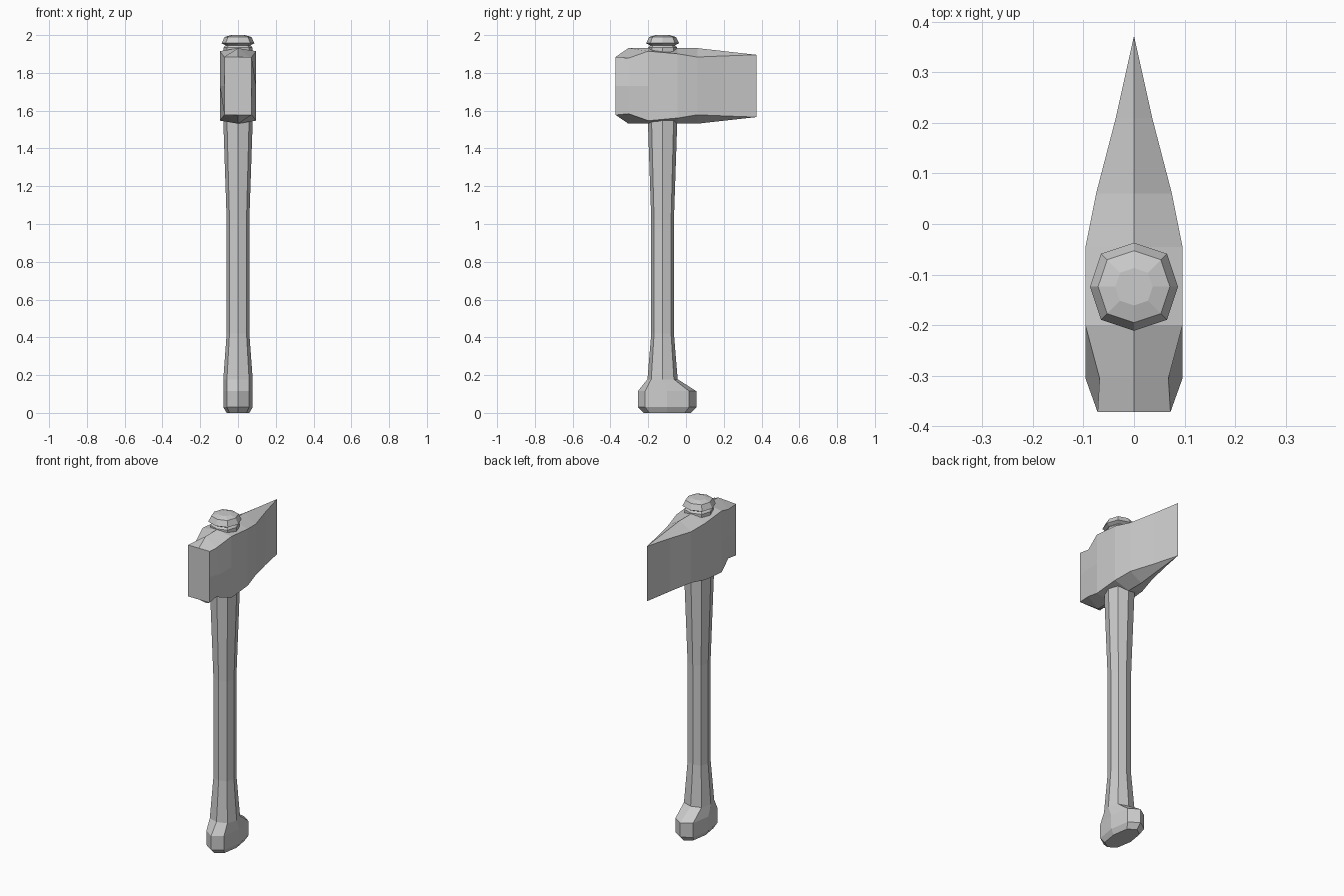
import bpy
import bmesh
from math import cos, sin, pi

cube = bpy.data.objects.get("Cube")
if cube:
    bpy.data.objects.remove(cube, do_unlink=True)

grey = bpy.data.materials.new("plain grey")
grey.use_nodes = True
colour = (0.6, 0.6, 0.6, 1)
grey.diffuse_color = colour
grey.node_tree.nodes["Principled BSDF"].inputs["Base Color"].default_value = colour


def loft(name, rings):
    """Skin matching rings of points and cap both ends."""
    bm = bmesh.new()
    loops = [[bm.verts.new(p) for p in ring] for ring in rings]
    n = len(loops[0])
    for a, b in zip(loops, loops[1:]):
        for i in range(n):
            j = (i + 1) % n
            bm.faces.new((a[i], a[j], b[j], b[i]))
    bm.faces.new(loops[0])
    bm.faces.new(loops[-1])
    bmesh.ops.remove_doubles(bm, verts=bm.verts, dist=0.0005)
    bmesh.ops.recalc_face_normals(bm, faces=bm.faces)
    mesh = bpy.data.meshes.new(name)
    bm.to_mesh(mesh)
    bm.free()
    mesh.materials.append(grey)
    obj = bpy.data.objects.new(name, mesh)
    bpy.context.collection.objects.link(obj)
    return obj


def octagon(z, rx, ry, cy):
    """Eight-sided ring with corners on the axes and slightly full diagonals."""
    pts = []
    for i in range(8):
        a = i * pi / 4
        k = 1.06 if i % 2 else 1.0
        pts.append((rx * k * cos(a), cy + ry * k * sin(a), z))
    return pts


AXIS = -0.124

# Handle with a flared foot: height, half width, half depth, centre y
handle = [
    (0.0, 0.06, 0.125, -0.1),
    (0.03, 0.078, 0.155, -0.1),
    (0.115, 0.078, 0.155, -0.1),
    (0.178, 0.078, 0.08, AXIS),
    (0.42, 0.06, 0.06, AXIS),
    (1.02, 0.06, 0.06, AXIS),
    (1.55, 0.078, 0.078, AXIS),
    (1.9, 0.078, 0.078, AXIS),
]
loft("handle", [octagon(*s) for s in handle])

# Neck and domed cap above the head: height, radius
cap = [(1.89, 0.076), (1.935, 0.076), (1.946, 0.066), (1.957, 0.087),
       (1.99, 0.071), (2.0, 0.037)]
loft("handle_cap", [octagon(z, r, r, AXIS) for z, r in cap])

# Axe head: y, ridge half height, edge half width, edge half height, middle half width
MID = 1.731
head = [
    (-0.372, 0.154, 0.072, 0.154, 0.072),
    (-0.305, 0.2, 0.068, 0.147, 0.096),
    (-0.2, 0.2, 0.096, 0.184, 0.096),
    (-0.045, 0.2, 0.096, 0.17, 0.096),
    (0.06, 0.2, 0.075, 0.153, 0.075),
    (0.21, 0.183, 0.036, 0.159, 0.036),
    (0.372, 0.165, 0.0, 0.165, 0.0),
]


def head_ring(y, ridge, edge_w, edge_h, mid_w):
    return [(0, y, MID + ridge), (edge_w, y, MID + edge_h), (mid_w, y, MID),
            (edge_w, y, MID - edge_h), (0, y, MID - ridge),
            (-edge_w, y, MID - edge_h), (-mid_w, y, MID), (-edge_w, y, MID + edge_h)]


# The last station is a sharp blade edge, so its ring collapses to a line
bm_rings = [head_ring(*s) for s in head]
body = loft("axe_head", bm_rings[:-1])
bm = bmesh.new()
bm.from_mesh(body.data)
bm.faces.ensure_lookup_table()
back = max(bm.faces, key=lambda f: f.calc_center_median().y)
bmesh.ops.delete(bm, geom=[back], context='FACES_ONLY')
rim = [e for e in bm.edges if e.is_boundary]
new = bmesh.ops.extrude_edge_only(bm, edges=rim)["geom"]
tip_y, _, _, tip_h, _ = head[-1]
for v in [g for g in new if isinstance(g, bmesh.types.BMVert)]:
    side = 0 if abs(v.co.z - MID) < 0.01 else (1 if v.co.z > MID else -1)
    v.co = (0, tip_y, MID + side * tip_h)
bmesh.ops.remove_doubles(bm, verts=bm.verts, dist=0.0005)
bmesh.ops.recalc_face_normals(bm, faces=bm.faces)
bm.to_mesh(body.data)
bm.free()
